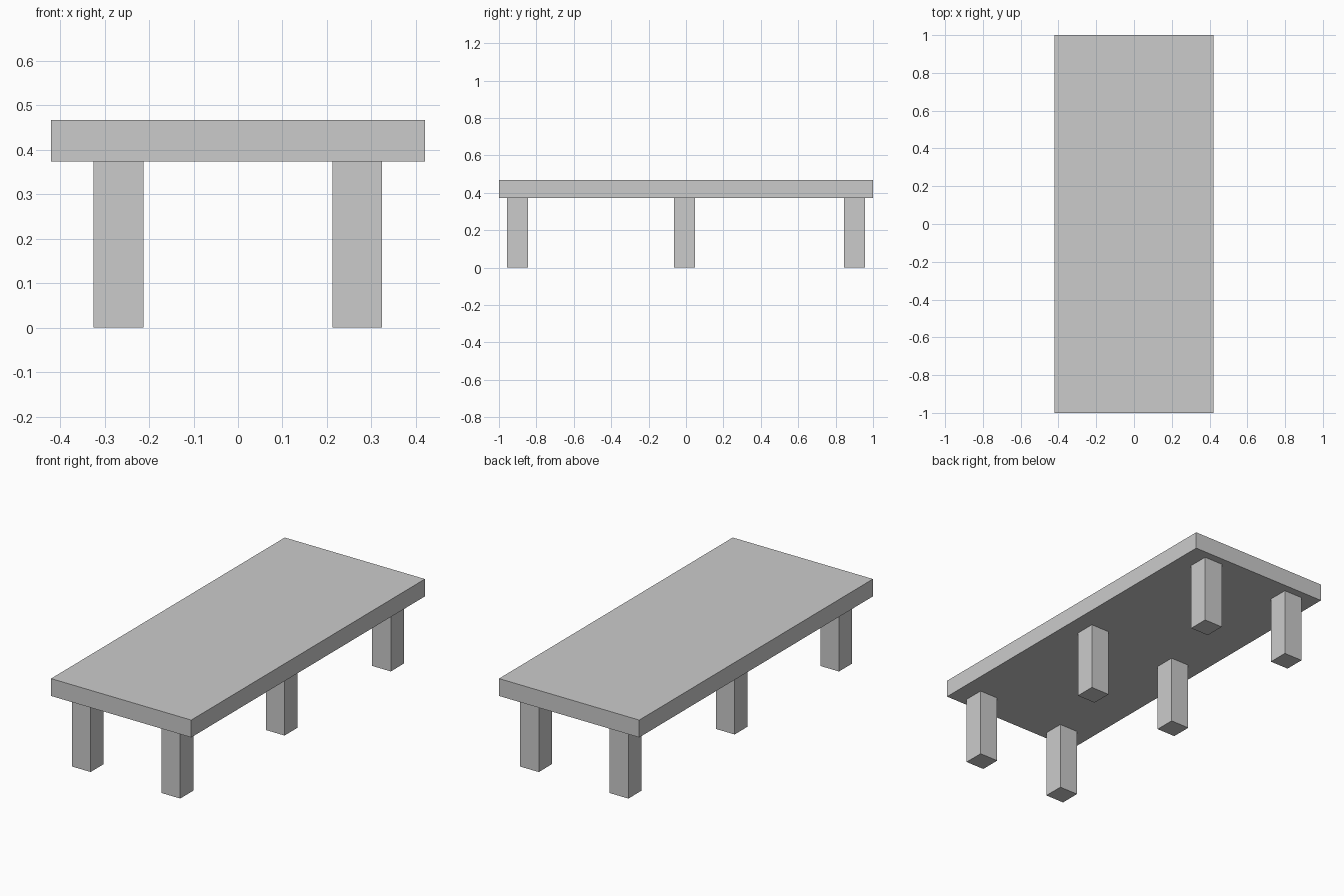
import bpy

if "Cube" in bpy.data.objects:
    bpy.data.objects.remove(bpy.data.objects["Cube"])


def box(name, x, y, z, size):
    """Axis-aligned box, z is its underside."""
    bpy.ops.mesh.primitive_cube_add(size=1, location=(x, y, z + size[2] / 2))
    ob = bpy.context.object
    ob.name = name
    ob.scale = size
    bpy.ops.object.transform_apply(location=False, rotation=False, scale=True)
    return ob


LEG_HEIGHT = 0.373
LEG_WIDTH = 0.112

# Slab top
box("table_top", 0, 0, LEG_HEIGHT, (0.84, 2.0, 0.094))

# Three pairs of square legs
for row, y in (("front", -0.901), ("middle", -0.008), ("back", 0.901)):
    for side, x in (("left", -0.269), ("right", 0.268)):
        box(f"{row}_{side}_leg", x, y, 0, (LEG_WIDTH, LEG_WIDTH, LEG_HEIGHT))
